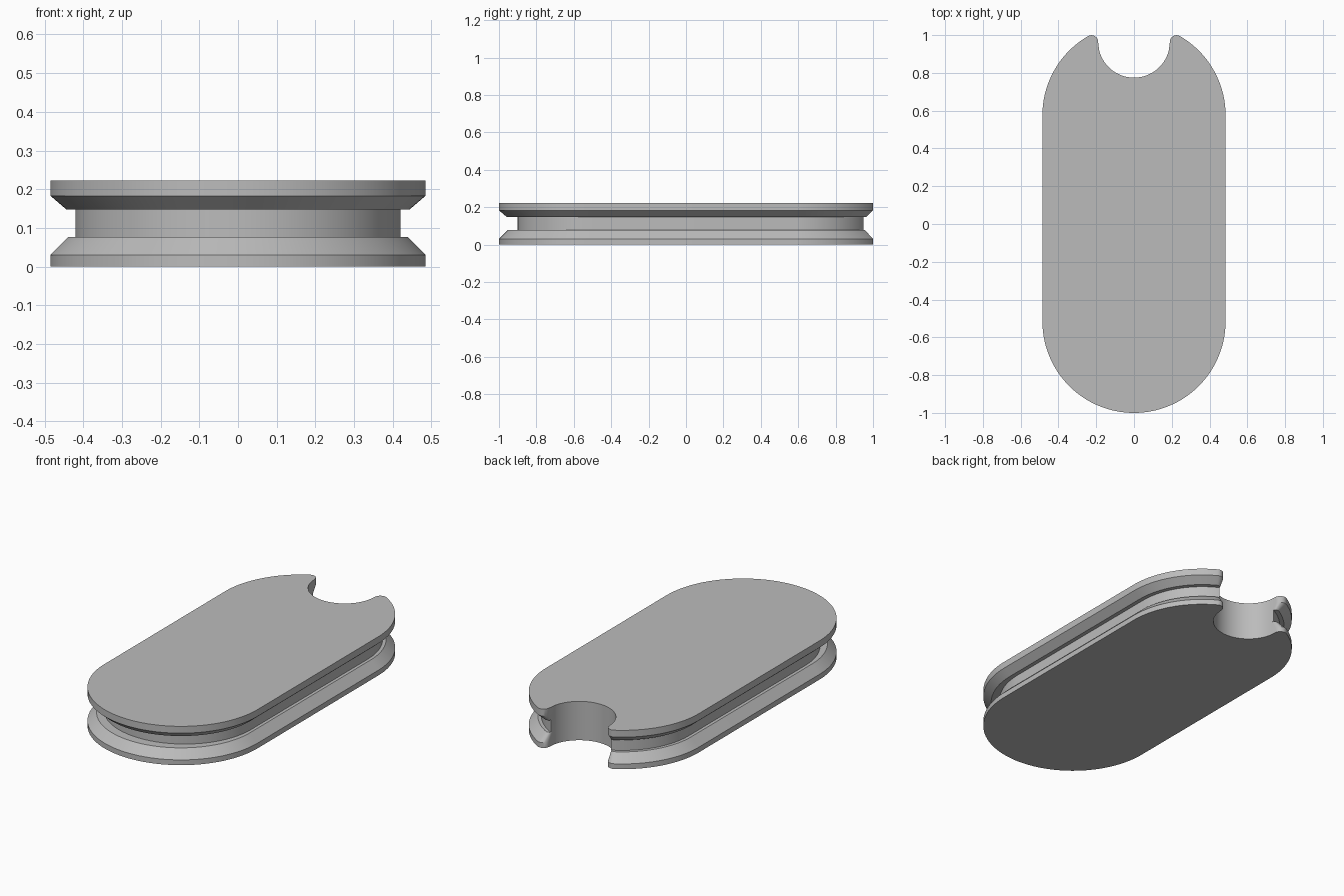
import bpy, bmesh, math
from mathutils import Vector

cube = bpy.data.objects.get("Cube")
if cube:
    bpy.data.objects.remove(cube, do_unlink=True)

BACK_Y = 0.575                 # centre of the back arc
NOTCH_Y, NOTCH_R = 0.965, 0.19 # finger notch
ARC, TIP, NOTCH = 32, 8, 28    # segments


def arc(cx, cy, r, a0, a1, n):
    """Points along an arc, angles in radians."""
    return [Vector((cx + r * math.cos(a0 + (a1 - a0) * i / n),
                    cy + r * math.sin(a0 + (a1 - a0) * i / n), 0)) for i in range(n + 1)]


def outline(r, front_y, fillet):
    """Half-round ended slab with a notch at the back and rounded horn tips."""
    # tip circle touches both the notch and the back arc
    a, b = NOTCH_R + fillet, r - fillet
    gap = NOTCH_Y - BACK_Y
    up = (b * b - a * a + gap * gap) / (2 * gap)
    tx, ty = math.sqrt(b * b - up * up), BACK_Y + up
    out_ang = math.atan2(ty - BACK_Y, tx)
    in_ang = math.atan2(NOTCH_Y - ty, -tx) + 2 * math.pi

    half = arc(0, front_y, r, -math.pi / 2, 0, ARC)
    half += arc(0, BACK_Y, r, 0, out_ang, ARC)
    half += arc(tx, ty, fillet, out_ang, in_ang if in_ang < 2 * math.pi else in_ang - 2 * math.pi, TIP)[1:]
    # fixed samples so every layer shares the same notch wall
    half += arc(0, NOTCH_Y, NOTCH_R, math.radians(-14), -math.pi / 2, NOTCH)
    mirrored = [Vector((-p.x, p.y, 0)) for p in reversed(half[1:-1])]
    return half + mirrored


# Cross-section of the grooved edge: height, radius, front arc centre, tip fillet
rim = (0.485, -0.515, 0.035)
lower_lip = (0.438, -0.515, 0.02)
upper_lip = (0.443, -0.515, 0.02)
core = (0.42, -0.48, 0.002)
layers = [(0, rim), (0.03, rim), (0.077, lower_lip), (0.077, core),
          (0.147, core), (0.147, upper_lip), (0.183, rim), (0.222, rim)]

# Loft the layers into one closed body
bm = bmesh.new()
rings = [[bm.verts.new((p.x, p.y, z)) for p in outline(*shape)] for z, shape in layers]
count = len(rings[0])
for low, high in zip(rings, rings[1:]):
    for i in range(count):
        j = (i + 1) % count
        bm.faces.new((low[i], low[j], high[j], high[i]))
bm.faces.new(rings[0][::-1])
bm.faces.new(rings[-1])
bmesh.ops.remove_doubles(bm, verts=bm.verts, dist=0.00002)
bmesh.ops.recalc_face_normals(bm, faces=bm.faces)

mesh = bpy.data.meshes.new("grooved_slab")
bm.to_mesh(mesh)
bm.free()
body = bpy.data.objects.new("grooved_slab", mesh)
bpy.context.collection.objects.link(body)

# Plain grey finish
grey = bpy.data.materials.new("plain grey")
grey.use_nodes = True
grey.diffuse_color = (0.5, 0.5, 0.5, 1)
grey.node_tree.nodes["Principled BSDF"].inputs["Base Color"].default_value = (0.5, 0.5, 0.5, 1)
mesh.materials.append(grey)

# Smooth curves, crisp edges
bpy.ops.object.select_all(action='DESELECT')
body.select_set(True)
bpy.context.view_layer.objects.active = body
bpy.ops.object.shade_smooth_by_angle(angle=math.radians(25))
